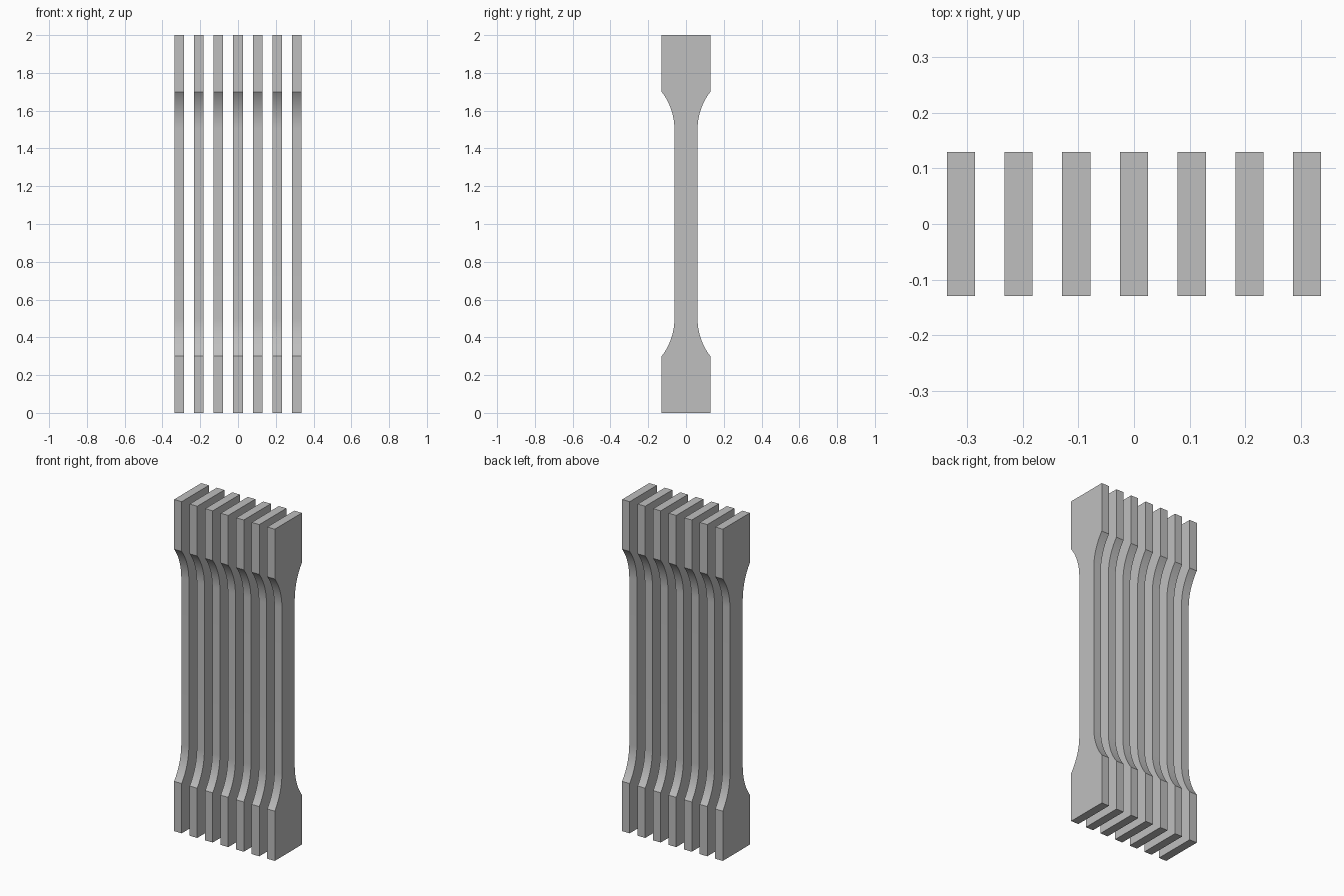
import bpy, bmesh, math

cube = bpy.data.objects.get("Cube")
if cube:
    bpy.data.objects.remove(cube, do_unlink=True)

COUNT, PITCH, THICK = 7, 0.1035, 0.0505
GRIP, WAIST = 0.129, 0.061          # half widths
GRIP_TOP, FILLET_TOP = 0.30, 0.50   # heights on the lower half
STEPS = 16

grey = bpy.data.materials.new("plain grey")
grey.use_nodes = True
colour = (0.52, 0.52, 0.52, 1)
grey.diffuse_color = colour
grey.node_tree.nodes["Principled BSDF"].inputs["Base Color"].default_value = colour


def quarter_profile():
    """Lower front edge: grip side, then an arc tangent to the waist."""
    rise, inset = FILLET_TOP - GRIP_TOP, GRIP - WAIST
    radius = (rise ** 2 + inset ** 2) / (2 * inset)
    sweep = math.asin(rise / radius)
    pts = [(GRIP, 0)]
    for i in range(STEPS + 1):
        a = sweep * (1 - i / STEPS)
        pts.append((WAIST + radius * (1 - math.cos(a)),
                    FILLET_TOP - radius * math.sin(a)))
    return pts


# Full outline, mirrored top to bottom and front to back
lower = quarter_profile()
side = lower + [(y, 2 - z) for y, z in reversed(lower)]
outline = side + [(-y, z) for y, z in reversed(side)]

# One flat test bar, extruded through its thickness
bm = bmesh.new()
face = bm.faces.new([bm.verts.new((-THICK / 2, y, z)) for y, z in outline])
extruded = bmesh.ops.extrude_face_region(bm, geom=[face])
bmesh.ops.translate(bm, vec=(THICK, 0, 0),
                    verts=[v for v in extruded["geom"] if isinstance(v, bmesh.types.BMVert)])
bmesh.ops.recalc_face_normals(bm, faces=bm.faces)
mesh = bpy.data.meshes.new("test_bar")
bm.to_mesh(mesh)
bm.free()
mesh.materials.append(grey)

# Row of identical bars
bars = []
for i in range(COUNT):
    bar = bpy.data.objects.new(f"test_bar_{i + 1}", mesh)
    bar.location.x = (i - (COUNT - 1) / 2) * PITCH
    bpy.context.collection.objects.link(bar)
    bars.append(bar)

# Smooth fillets, sharp corners
bpy.ops.object.select_all(action="DESELECT")
bars[0].select_set(True)
bpy.context.view_layer.objects.active = bars[0]
bpy.ops.object.shade_smooth_by_angle(angle=math.radians(25))
